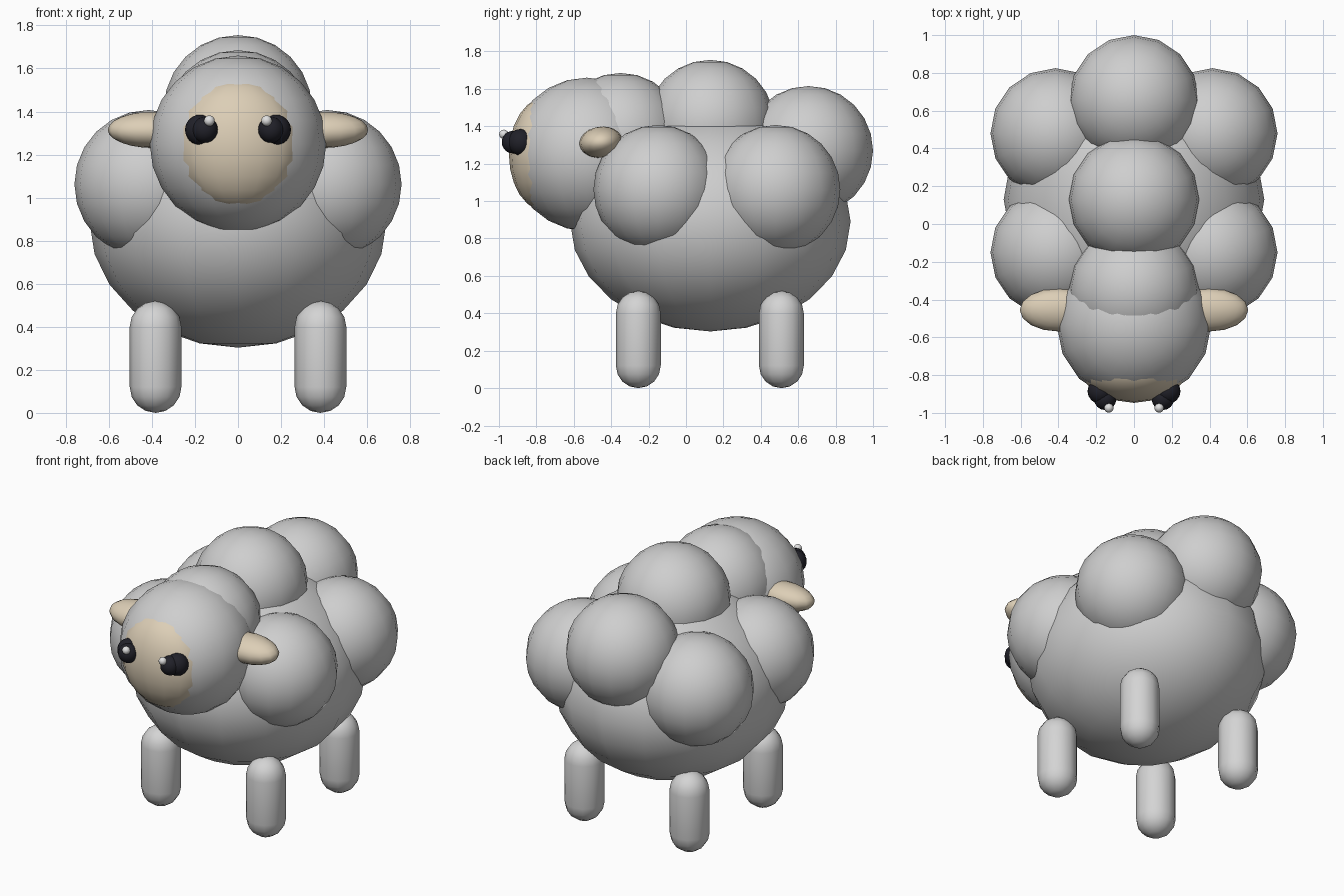
import bpy, bmesh, math
from mathutils import Vector

if "Cube" in bpy.data.objects:
    bpy.data.objects.remove(bpy.data.objects["Cube"])


def material(name, color):
    m = bpy.data.materials.new(name)
    m.diffuse_color = (*color, 1)
    m.use_nodes = True
    m.node_tree.nodes["Principled BSDF"].inputs["Base Color"].default_value = m.diffuse_color
    return m


WOOL = material("wool grey", (0.62, 0.62, 0.62))
LEG = material("leg grey", (0.66, 0.66, 0.66))
SKIN = material("skin beige", (0.72, 0.62, 0.47))
DARK = material("eye dark", (0.015, 0.015, 0.022))
SHINE = material("eye shine", (0.75, 0.75, 0.75))


def finish(name, bm, mat, loc):
    mesh = bpy.data.meshes.new(name)
    bmesh.ops.recalc_face_normals(bm, faces=bm.faces)
    for f in bm.faces:
        f.smooth = True
    bm.to_mesh(mesh)
    bm.free()
    mesh.materials.append(mat)
    ob = bpy.data.objects.new(name, mesh)
    ob.location = loc
    bpy.context.collection.objects.link(ob)
    return ob


def ball(name, loc, radii, mat, segs=16, rings=12):
    bm = bmesh.new()
    bmesh.ops.create_uvsphere(bm, u_segments=segs, v_segments=rings, radius=1)
    bmesh.ops.scale(bm, vec=Vector(radii), verts=bm.verts)
    return finish(name, bm, mat, loc)


def capsule(name, loc, r, height, mat, segs=12, steps=4):
    # lathe a rounded profile around z, base at z = 0
    bm = bmesh.new()
    arc = [math.pi / 2 * i / steps for i in range(steps + 1)]
    pts = [(r * math.sin(a), r - r * math.cos(a)) for a in arc]
    pts += [(x, height - z) for x, z in reversed(pts)]
    vs = [bm.verts.new((x, 0, z)) for x, z in pts]
    es = [bm.edges.new(p) for p in zip(vs, vs[1:])]
    bmesh.ops.spin(bm, geom=vs + es, cent=(0, 0, 0), axis=(0, 0, 1),
                   angle=2 * math.pi, steps=segs)
    bmesh.ops.remove_doubles(bm, verts=bm.verts, dist=0.0005)
    return finish(name, bm, mat, loc)


# Body and head
ball("body", (0, 0.13, 0.89), (0.69, 0.75, 0.587), WOOL)
ball("head", (0, -0.53, 1.25), (0.41, 0.41, 0.41), WOOL)

# Wool puffs along the back
R = (0.345,) * 3
ball("neck_puff", (0, -0.35, 1.34), R, WOOL)
ball("back_puff", (0, 0.13, 1.41), R, WOOL)
ball("rump_puff", (0, 0.655, 1.27), R, WOOL)

# Face patch just breaking through the head
ball("face_patch", (0, -0.75, 1.25), (0.294, 0.197, 0.305), SKIN)

# Mirrored parts
for side, s in (("left", -1), ("right", 1)):
    ball(f"{side}_front_puff", (s * 0.415, -0.15, 1.062), R, WOOL)
    ball(f"{side}_rear_puff", (s * 0.415, 0.48, 1.062), R, WOOL)
    ear = ball(f"{side}_ear", (s * 0.40, -0.455, 1.315), (0.205, 0.115, 0.083), SKIN)
    ear.rotation_euler = (math.radians(8), 0, 0)
    ball(f"{side}_eye", (s * 0.178, -0.885, 1.315), (0.068, 0.068, 0.07), DARK)
    ball(f"{side}_pupil", (s * 0.153, -0.925, 1.315), (0.06, 0.06, 0.06), DARK)
    ball(f"{side}_eye_shine", (s * 0.133, -0.974, 1.357), (0.025,) * 3, SHINE, 12, 8)
    for end, y in (("front", -0.255), ("rear", 0.51)):
        capsule(f"{side}_{end}_leg", (s * 0.383, y, 0), 0.12, 0.52, LEG)
